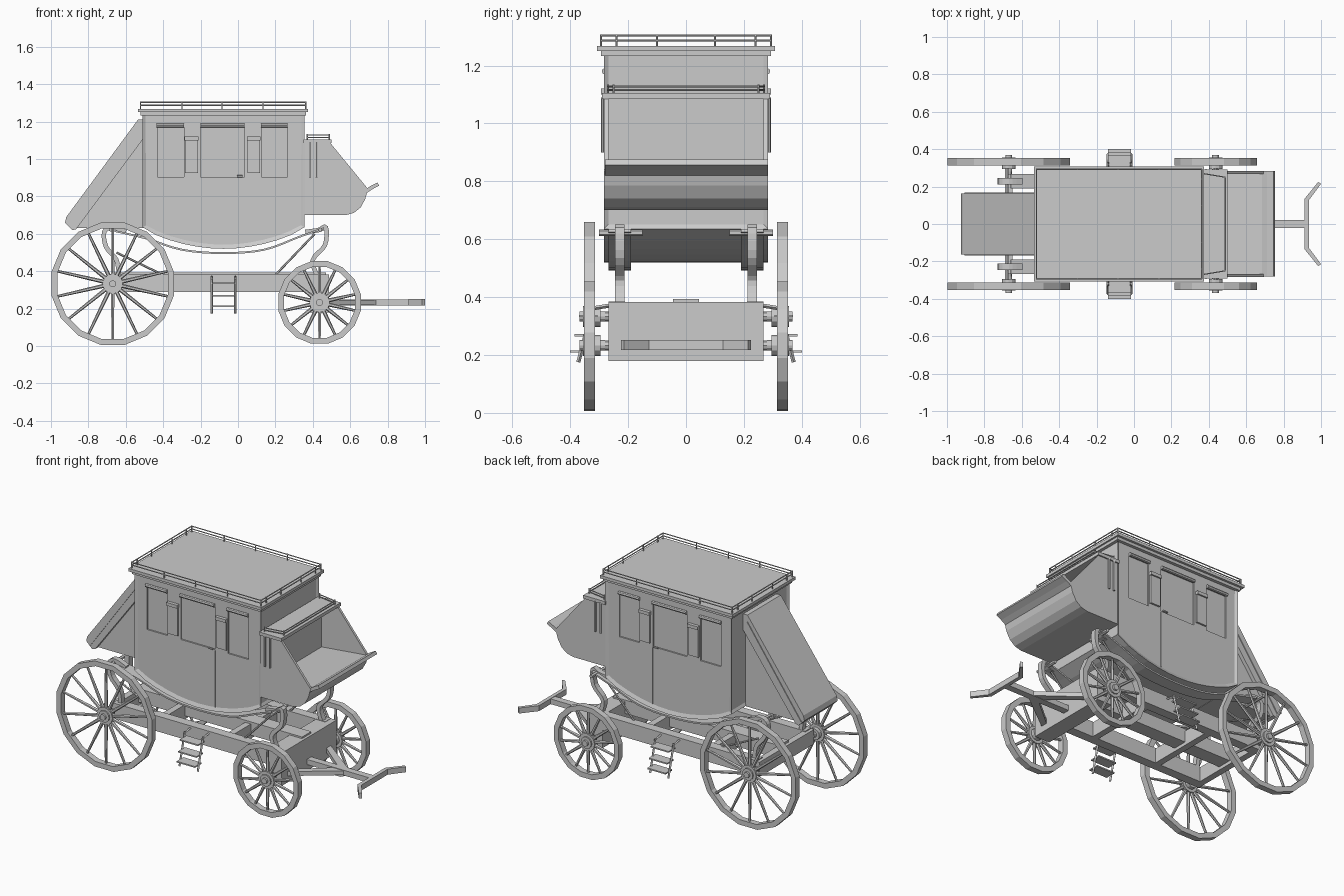
import bpy, bmesh, math
from mathutils import Vector, Matrix

if "Cube" in bpy.data.objects:
    bpy.data.objects.remove(bpy.data.objects["Cube"])


def finish(name, bm):
    bmesh.ops.recalc_face_normals(bm, faces=bm.faces)
    me = bpy.data.meshes.new(name)
    bm.to_mesh(me)
    bm.free()
    ob = bpy.data.objects.new(name, me)
    bpy.context.collection.objects.link(ob)
    return ob


def box(name, x0, x1, y0, y1, z0, z1):
    bm = bmesh.new()
    m = Matrix.Translation(((x0 + x1) / 2, (y0 + y1) / 2, (z0 + z1) / 2))
    bmesh.ops.create_cube(bm, size=1, matrix=m @ Matrix.Diagonal((x1 - x0, y1 - y0, z1 - z0, 1)))
    return finish(name, bm)


def add_rod(bm, a, b, r, r2=None, n=6):
    a, b = Vector(a), Vector(b)
    d = b - a
    m = Matrix.Translation((a + b) / 2) @ d.to_track_quat('Z', 'Y').to_matrix().to_4x4()
    bmesh.ops.create_cone(bm, cap_ends=True, segments=n, radius1=r,
                          radius2=r if r2 is None else r2, depth=d.length, matrix=m)


def rods(name, segs, r, n=6):
    bm = bmesh.new()
    for a, b in segs:
        add_rod(bm, a, b, r, n=n)
    return finish(name, bm)


def prism(name, pts, lo, hi, axis='y', inset=None):
    """Extrude an (x,z) profile along y, or an (x,y) profile along z."""
    bm = bmesh.new()
    co = (lambda p, t: (p[0], t, p[1])) if axis == 'y' else (lambda p, t: (p[0], p[1], t))
    f = bm.faces.new([bm.verts.new(co(p, lo)) for p in pts])
    g = bmesh.ops.extrude_face_region(bm, geom=[f])
    move = (0, hi - lo, 0) if axis == 'y' else (0, 0, hi - lo)
    bmesh.ops.translate(bm, vec=move, verts=[v for v in g['geom'] if isinstance(v, bmesh.types.BMVert)])
    bmesh.ops.recalc_face_normals(bm, faces=bm.faces)
    if inset:
        big = [f for f in bm.faces if abs(f.normal.y) > .9 or abs(f.normal.x) > .95]
        bmesh.ops.inset_individual(bm, faces=big, thickness=inset[0], depth=-inset[1])
    return finish(name, bm)


def strap(name, path, t, y0, y1):
    """Flat band of thickness t following an (x,z) path."""
    up, dn = [], []
    for i, p in enumerate(path):
        a, b = Vector(path[max(i - 1, 0)]), Vector(path[min(i + 1, len(path) - 1)])
        d = (b - a).normalized()
        n = Vector((-d.y, d.x)) * t / 2
        up.append(Vector(p) + n)
        dn.append(Vector(p) - n)
    return prism(name, up + dn[::-1], y0, y1)


def smooth_path(pts, k=4):
    """Catmull-Rom through a few points."""
    P = [Vector(p) for p in [pts[0]] + pts + [pts[-1]]]
    out = []
    for i in range(1, len(P) - 2):
        for j in range(k):
            t = j / k
            a, b, c, d = P[i - 1:i + 3]
            out.append(.5 * (2 * b + (c - a) * t + (2 * a - 5 * b + 4 * c - d) * t * t
                             + (3 * b - a - 3 * c + d) * t ** 3))
    return out + [P[-2]]


def wheel(name, x, z, R, s, spokes, sides=16):
    y, hw, th = s * .333, .019, .032
    # rim
    bm = bmesh.new()
    rings = []
    for r, yy in ((R, y - hw), (R, y + hw), (R - th, y + hw), (R - th, y - hw)):
        rings.append([bm.verts.new((x + r * math.cos((i + .5) * math.tau / sides), yy,
                                    z + r * math.sin((i + .5) * math.tau / sides))) for i in range(sides)])
    for k in range(4):
        a, b = rings[k], rings[(k + 1) % 4]
        for i in range(sides):
            j = (i + 1) % sides
            bm.faces.new((a[i], a[j], b[j], b[i]))
    # tapered spokes
    for i in range(spokes):
        t = (i + .5) * math.tau / spokes
        c, q = math.cos(t), math.sin(t)
        add_rod(bm, (x + .04 * c, y, z + .04 * q), (x + (R - th + .002) * c, y, z + (R - th + .002) * q), .011, .007)
    # stepped hub
    for r, a, b in ((.054, .318, .348), (.036, .295, .356), (.018, .28, .368)):
        add_rod(bm, (x, s * a, z), (x, s * b, z), r, n=12)
    return finish(name, bm)


# coach body with curved belly and recessed panels
xa, xb = -.51, .355
belly = [(xb + (xa - xb) * i / 12, .635 - .115 * math.sin(math.pi * i / 12) ** .75) for i in range(13)]
body = prism('coach_body', [(xa, 1.255)] + belly[::-1] + [(xb, 1.255)], -.284, .284, inset=(.022, .01))

# shallow window recesses
bm = bmesh.new()
for s in (-1, 1):
    for x0, x1 in ((-.43, -.29), (-.2, .035), (.125, .265)):
        bmesh.ops.create_cube(bm, size=1, matrix=Matrix.Translation(((x0 + x1) / 2, s * .28, 1.04))
                              @ Matrix.Diagonal((x1 - x0, .03, .27, 1)))
cutter = finish('window_cutter', bm)
cutter.hide_render = True
mod = body.modifiers.new('windows', 'BOOLEAN')
mod.operation, mod.object, mod.solver = 'DIFFERENCE', cutter, 'EXACT'
bpy.context.view_layer.objects.active = body
bpy.ops.object.modifier_apply(modifier='windows')
bpy.data.objects.remove(cutter)

# roof with moulding
box('roof', -.535, .374, -.307, .307, 1.25, 1.268)
box('roof_moulding', -.52, .364, -.293, .293, 1.232, 1.25)

# luggage rail on the roof
X0, X1, Y = -.522, .362, .293
c = [(X0, -Y), (X1, -Y), (X1, Y), (X0, Y)]
segs = [((*c[i], z), (*c[(i + 1) % 4], z)) for i in range(4) for z in (1.287, 1.304)]
posts = [(x, s * Y) for x in (X0, -.3, -.085, .134, X1) for s in (-1, 1)]
posts += [(x, y) for x in (X0, X1) for y in (-.24, -.1, .1, .24)]
rods('roof_rail', segs + [((*p, 1.265), (*p, 1.307)) for p in posts], .0035)

for s in (-1, 1):
    # rolled window shades, lamp panels, door seam and handle
    for i, (x0, x1) in enumerate(((-.435, -.29), (-.2, .035), (.122, .265))):
        rods('window_shade', [((x0, s * .28, 1.18), (x1, s * .28, 1.18))], .011, 8)
    for x0 in (-.283, .05):
        a, b = sorted((s * .27, s * .285))
        box('side_panel', x0, x0 + .068, a, b, .925, 1.115)
        a, b = sorted((s * .27, s * .294))
        box('panel_cap', x0 - .003, x0 + .071, a, b, 1.1, 1.12)
    a, b = sorted((s * .27, s * .278))
    box('door_seam', .034, .038, a, b, .55, .9)
    rods('door_handle', [((-.005, s * .281, .908), (.025, s * .281, .908))], .006)

# rear luggage boot
prism('rear_boot', [(-.505, 1.12), (-.505, .63), (-.875, .63)], -.14, .14)
prism('rear_boot_cover', [(-.505, 1.21), (-.535, 1.21), (-.918, .69), (-.925, .66), (-.885, .62),
                          (-.865, .625), (-.505, 1.11)], -.163, .163)
for s in (-1, 1):
    strap('boot_edge', [(-.53, 1.165), (-.9, .645)], .014, s * .163 - .005, s * .163 + .005)

# driver's box: cheeks, curved lower hull, seat back
hull = [(.35, .7), (.575, .7), (.62, .712), (.655, .74), (.68, .785), (.695, .84)]
for s in (-1, 1):
    a, b = sorted((s * .283, s * .268))
    prism('driver_box_cheek', hull + [(.49, 1.09), (.35, 1.09)], a, b)
prism('driver_box_hull', hull + [(.35, .805)], -.27, .27)
box('driver_seat_back', .35, .385, -.27, .27, .8, 1.09)
strap('footboard', [(.685, .828), (.715, .848), (.75, .866)], .02, -.28, .283)
box('driver_seat', .35, .5, -.291, .291, 1.085, 1.105)
ends = [(.37, -.27), (.488, -.25), (.488, .25), (.37, .27)]
rods('seat_rail', [((*ends[i], z), (*ends[i + 1], z)) for i in range(3) for z in (1.115, 1.128)]
     + [((*p, 1.1), (*p, 1.135)) for p in ends], .0035)
rods('seat_irons', [((x, s * .288, .9), (x, s * .288, 1.09)) for s in (-1, 1) for x in (.385, .42)], .006)

# undercarriage frame
for s in (-1, 1):
    a, b = sorted((s * .21, s * .268))
    box('side_beam', -.67, .45, a, b, .29, .385)
box('centre_beam', -.67, .47, -.045, .045, .31, .393)
for x in (-.67, -.35, .1):
    box('cross_beam', x - .02, x + .02, -.268, .268, .29, .38)
box('front_bolster', .385, .487, -.268, .268, .18, .383)

# wheels and axles
for s in (-1, 1):
    wheel('rear_wheel', -.67, .333, .333, s, 14)
    wheel('front_wheel', .436, .233, .225, s, 14)
rods('axles', [((x, -.33, z), (x, .33, z)) for x, z in ((-.67, .333), (.436, .233))], .017, 8)

# springs, support straps and stay rods
rear = [(-.635, .37), (-.65, .46), (-.705, .53), (-.715, .61), (-.67, .635), (-.6, .61)]
front = [(.425, .37), (.4, .46), (.465, .54), (.47, .635), (.43, .62), (.36, .61)]
sling = [(-.66, .615), (-.49, .575), (-.3, .515), (-.08, .497), (.14, .515), (.33, .585), (.46, .63)]
for s in (-1, 1):
    a, b = sorted((s * .212, s * .245))
    strap('rear_spring', smooth_path(rear), .024, a, b)
    strap('front_spring', smooth_path(front), .024, a, b)
    a, b = sorted((s * .19, s * .268))
    strap('body_sling', smooth_path(sling), .01, a, b)
    rods('spring_shackle', [((x, s * .15, .622), (x, s * .3, .622)) for x in (-.68, .44)], .011)
    rods('stay_rod', [((.2, s * .22, .38), (.41, s * .22, .6)),
                      ((-.4, s * .22, .38), (-.65, s * .22, .5))], .006)

# boarding steps
for s in (-1, 1):
    rods('step_rails', [((x, s * .268, .37), (x, s * .33, .36)) for x in (-.14, -.015)]
         + [((x, s * .32, .37), (x, s * .372, .175)) for x in (-.14, -.015)], .007, 4)
    for y, z in ((.335, .335), (.35, .268), (.365, .212)):
        a, b = sorted((s * (y - .03), s * (y + .035)))
        box('step_tread', -.14, -.015, a, b, z - .004, z + .004)

# draft pole, hounds and hitch bar
box('pole', .48, .92, -.021, .021, .218, .25)
for s in (-1, 1):
    prism('pole_hound', [(.42, s * .225), (.47, s * .225), (.74, s * .02), (.74, 0), (.69, 0)],
          .22, .247, axis='z')
    prism('hitch_bar', [(.912, 0), (.912, s * .135), (.985, s * .225), (1.0, s * .215),
                        (.935, s * .127), (.935, 0)], .218, .252, axis='z')
